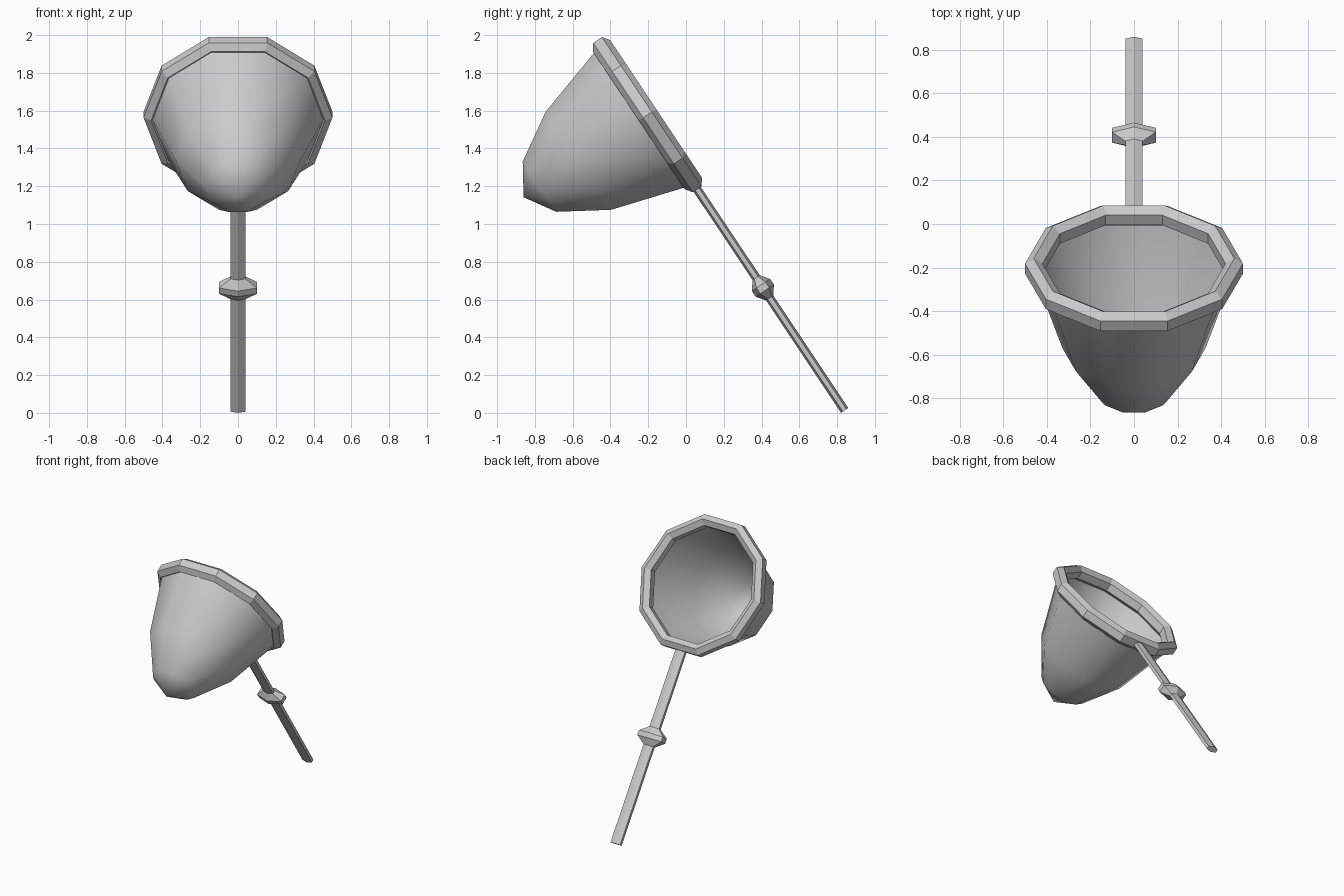
import bpy, bmesh
from math import pi, sin, cos, radians
from mathutils import Matrix

if "Cube" in bpy.data.objects:
    bpy.data.objects.remove(bpy.data.objects["Cube"])

# Local frame: z runs up the handle, y is the normal of the hoop's opening
FRAME = Matrix.Translation((0, 0.84, 0.013)) @ Matrix.Rotation(radians(33.7), 4, 'X')
HOOP = 1.882   # hoop centre, measured along the handle


def make(name, rings, cap=False, closed=False, tip=None, smooth=False):
    """Skin a list of equal-length point rings into an object."""
    bm = bmesh.new()
    vr = [[bm.verts.new(FRAME @ Matrix.Translation(p).translation) for p in r] for r in rings]
    n = len(vr[0])
    pairs = list(zip(vr, vr[1:])) + ([(vr[-1], vr[0])] if closed else [])
    for a, b in pairs:
        for i in range(n):
            j = (i + 1) % n
            bm.faces.new((a[i], a[j], b[j], b[i]))
    if cap:
        bm.faces.new(vr[0][::-1])
        bm.faces.new(vr[-1])
    if tip:
        t = bm.verts.new(FRAME @ Matrix.Translation(tip).translation)
        for i in range(n):
            bm.faces.new((vr[-1][i], vr[-1][(i + 1) % n], t))
    bmesh.ops.recalc_face_normals(bm, faces=bm.faces)
    for f in bm.faces:
        f.smooth = smooth
    me = bpy.data.meshes.new(name)
    bm.to_mesh(me)
    bm.free()
    ob = bpy.data.objects.new(name, me)
    bpy.context.collection.objects.link(ob)
    return ob


def hexagon(half_width, z):
    """Flattened hexagon across the handle, flat sides at +-x."""
    r = half_width / cos(pi / 6)
    return [(r * cos(pi / 6 + k * pi / 3), 0.5 * r * sin(pi / 6 + k * pi / 3), z)
            for k in range(6)]


def decagon(r, y):
    """Ten-sided ring around the hoop centre at depth y."""
    return [(r * cos(k * pi / 5), y, HOOP + r * sin(k * pi / 5)) for k in range(10)]


# Handle and its grip knob
make("handle", [hexagon(0.04, 0), hexagon(0.04, 1.45)], cap=True)
make("handle_knob", [hexagon(0.04, 0.715), hexagon(0.1, 0.762),
                     hexagon(0.1, 0.798), hexagon(0.04, 0.845)], cap=True)

# Hoop: decagon with a six-sided section
section = [(0.5, -0.0275), (0.5, 0.0275), (0.46, 0.055),
           (0.42, 0.0275), (0.42, -0.0275), (0.46, -0.055)]
make("hoop", [decagon(r, y) for r, y in section], closed=True)

# Net bag: open smooth cup hanging from the hoop
make("net_bag", [decagon(0.465, -0.01), decagon(0.328, -0.44), decagon(0.168, -0.687)],
     tip=(0, -0.788, HOOP), smooth=True)
